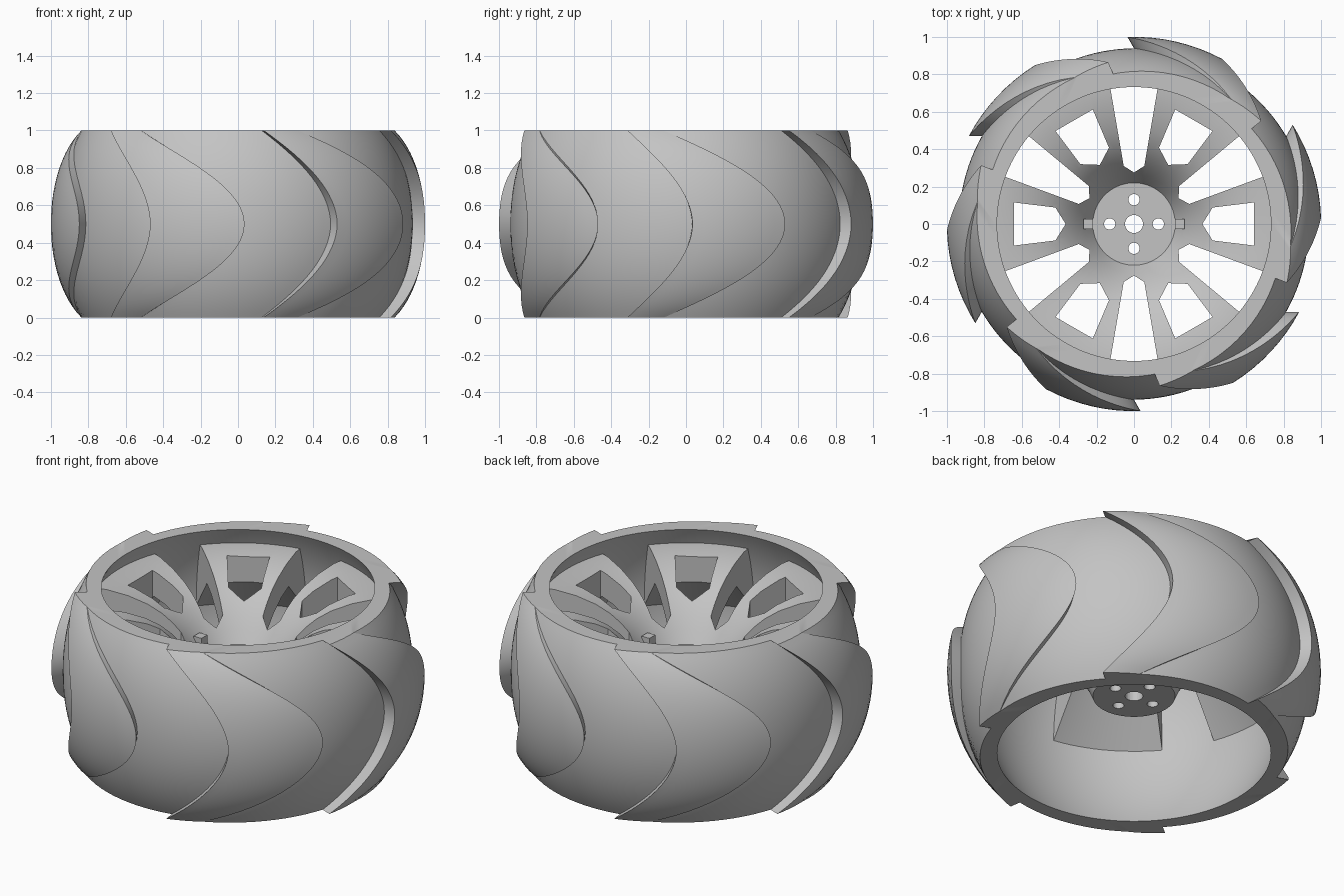
import bpy, bmesh, math
from mathutils import Matrix, Vector

if "Cube" in bpy.data.objects:
    bpy.data.objects.remove(bpy.data.objects["Cube"])

grey = bpy.data.materials.new("metal_grey")
grey.diffuse_color = (0.55, 0.55, 0.55, 1)
grey.use_nodes = True
grey.node_tree.nodes["Principled BSDF"].inputs["Base Color"].default_value = grey.diffuse_color


def make_object(name, bm):
    bmesh.ops.recalc_face_normals(bm, faces=bm.faces)
    mesh = bpy.data.meshes.new(name)
    bm.to_mesh(mesh)
    bm.free()
    mesh.materials.append(grey)
    ob = bpy.data.objects.new(name, mesh)
    bpy.context.collection.objects.link(ob)
    return ob


def smooth(ob):
    bpy.ops.object.select_all(action='DESELECT')
    ob.select_set(True)
    bpy.context.view_layer.objects.active = ob
    bpy.ops.object.shade_smooth_by_angle(angle=math.radians(30))


def polar(r, deg, z):
    a = math.radians(deg)
    return Vector((r * math.cos(a), r * math.sin(a), z))


def crown(z):
    # barrel-shaped outer radius
    return math.sqrt(1.0625 ** 2 - (z - 0.5) ** 2) - 0.0625


# Tyre barrel with six swept raised treads, one tread edge undercut
def tread_section(z):
    h = abs(z - 0.5) / 0.5
    R = crown(z)
    s_cw, s_ccw = h ** 1.9, h ** 2.0
    start = 2 - 23 * s_cw
    end = 32 - 40 * s_ccw
    top_end = R - 0.03 * s_ccw
    gap_start = top_end - 0.06 * (1 - s_ccw) - 0.001
    gap_end = R - 0.066
    foot = end - 2.0 * (1 - s_ccw)
    pts = []
    n, m = 8, 12
    for k in range(6):
        for i in range(n + 1):
            t = i / n
            pts.append((R + (top_end - R) * t, start + (end - start) * t + 60 * k))
        for i in range(m + 1):
            t = i / m
            pts.append((gap_start + (gap_end - gap_start) * t,
                        foot + (start + 60 - foot) * t + 60 * k))
    return pts


bm = bmesh.new()
rows = 32
outer, inner = [], []
for j in range(rows + 1):
    z = j / rows
    sec = tread_section(z)
    outer.append([bm.verts.new(polar(r, a, z)) for r, a in sec])
    inner.append([bm.verts.new(polar(crown(z) - 0.143, sec[0][1] + 360 * i / len(sec), z))
                  for i in range(len(sec))])
cols = len(outer[0])
for c in range(cols):
    d = (c + 1) % cols
    for j in range(rows):
        bm.faces.new((outer[j][c], outer[j][d], outer[j + 1][d], outer[j + 1][c]))
        bm.faces.new((inner[j][d], inner[j][c], inner[j + 1][c], inner[j + 1][d]))
    bm.faces.new((outer[-1][c], outer[-1][d], inner[-1][d], inner[-1][c]))
    bm.faces.new((outer[0][d], outer[0][c], inner[0][c], inner[0][d]))
bmesh.ops.remove_doubles(bm, verts=bm.verts, dist=0.0002)
smooth(make_object("tread_barrel", bm))

# Trumpet-shaped dish with hub plate, revolved
profile = [(0, .35), (.22, .35), (.25, .42), (.3, .505), (.37, .59), (.45, .655),
           (.55, .71), (.64, .735), (.74, .63), (.875, .485), (.87, .75), (.81, .9),
           (.73, .9), (.61, .878), (.5, .84), (.42, .795), (.36, .745), (.31, .69),
           (.265, .63), (.22, .56), (0, .56)]
bm = bmesh.new()
seg = 96
bottom = bm.verts.new((0, 0, profile[0][1]))
top = bm.verts.new((0, 0, profile[-1][1]))
rings = [[bm.verts.new(polar(r, 360 * i / seg, z)) for i in range(seg)]
         for r, z in profile[1:-1]]
for i in range(seg):
    n = (i + 1) % seg
    bm.faces.new((bottom, rings[0][n], rings[0][i]))
    bm.faces.new((top, rings[-1][i], rings[-1][n]))
    for a, b in zip(rings, rings[1:]):
        bm.faces.new((a[i], a[n], b[n], b[i]))
dish = make_object("spokes_and_hub", bm)

# Cutters: gaps between spokes, windows in spokes, bolt holes
bm = bmesh.new()


def prism(points, turn):
    rot = Matrix.Rotation(math.radians(turn), 3, 'Z')
    lo = [bm.verts.new(rot @ Vector((x, y, 0.1))) for x, y in points]
    hi = [bm.verts.new(rot @ Vector((x, y, 1.1))) for x, y in points]
    bm.faces.new(lo[::-1])
    bm.faces.new(hi)
    for i in range(len(points)):
        n = (i + 1) % len(points)
        bm.faces.new((lo[i], lo[n], hi[n], hi[i]))


gap = [(.275, 0), (.31, -.055), (.95, -.165), (.95, .165), (.31, .055)]
window = [(.365, 0), (.42, -.088), (.64, -.115), (.64, .115), (.42, .088)]
for k in range(6):
    prism(gap, 30 + 60 * k)
    prism(window, 60 * k)


def hole(x, y, r):
    prism([(x + r * math.cos(i * math.tau / 24), y + r * math.sin(i * math.tau / 24))
           for i in range(24)], 0)


hole(0, 0, .048)
for x, y in ((.13, 0), (-.13, 0), (0, .13), (0, -.13)):
    hole(x, y, .03)
cutter = make_object("cutter", bm)
cutter.hide_render = True

mod = dish.modifiers.new("cut", 'BOOLEAN')
mod.operation = 'DIFFERENCE'
mod.solver = 'EXACT'
mod.object = cutter
bpy.ops.object.select_all(action='DESELECT')
dish.select_set(True)
bpy.context.view_layer.objects.active = dish
bpy.ops.object.modifier_apply(modifier="cut")
bpy.data.objects.remove(cutter)
smooth(dish)

# Small locating tabs beside the hub plate
for side, name in ((-1, "left_tab"), (1, "right_tab")):
    bm = bmesh.new()
    bmesh.ops.create_cube(bm, size=1, matrix=Matrix.Translation((side * .245, 0, .6))
                          @ Matrix.Diagonal((.05, .055, .1, 1)))
    make_object(name, bm)
